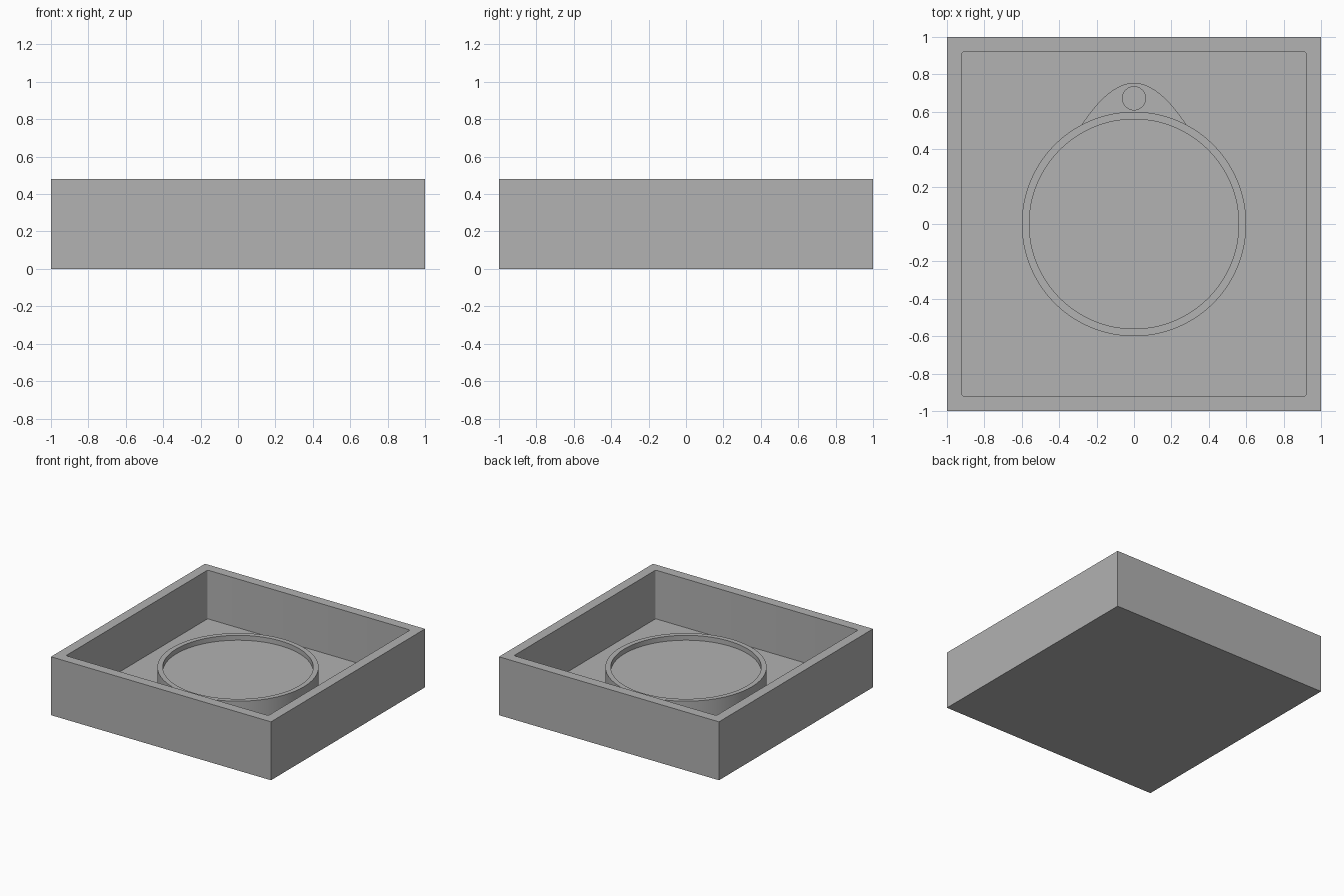
import bpy, bmesh
from math import cos, sin, tau, radians

if "Cube" in bpy.data.objects:
    bpy.data.objects.remove(bpy.data.objects["Cube"])

HEIGHT, WALL, FLOOR = 0.48, 0.08, 0.08
RADIUS, RIM, DISC_TOP, RECESS = 0.6, 0.04, 0.28, 0.04
TAB_TOP, TAB_TIP, HOLE_Y, HOLE_R = 0.16, 0.755, 0.672, 0.062

grey = bpy.data.materials.new("plain grey")
grey.use_nodes = True
colour = (0.445, 0.445, 0.445, 1)
grey.diffuse_color = colour
grey.node_tree.nodes["Principled BSDF"].inputs["Base Color"].default_value = colour


def finish(name, bm):
    mesh = bpy.data.meshes.new(name)
    bm.to_mesh(mesh)
    bm.free()
    mesh.materials.append(grey)
    obj = bpy.data.objects.new(name, mesh)
    bpy.context.collection.objects.link(obj)
    smooth(obj)
    return obj


def smooth(obj):
    bpy.ops.object.select_all(action="DESELECT")
    obj.select_set(True)
    bpy.context.view_layer.objects.active = obj
    bpy.ops.object.shade_smooth_by_angle(angle=radians(30))


def top_face(bm):
    return max(bm.faces, key=lambda f: f.calc_center_median().z)


def sink_top(bm, border, depth):
    """Inset the top face and push it straight down to form a pocket."""
    face = top_face(bm)
    bmesh.ops.inset_region(bm, faces=[face], thickness=border, use_even_offset=True)
    result = bmesh.ops.extrude_discrete_faces(bm, faces=[face])
    floor = result["faces"][0]
    bmesh.ops.translate(bm, verts=floor.verts, vec=(0, 0, -depth))
    return floor


# Open square tray with slightly rounded inside corners
bm = bmesh.new()
bmesh.ops.create_cube(bm, size=1)
for v in bm.verts:
    v.co = (v.co.x * 2, v.co.y * 2, (v.co.z + 0.5) * HEIGHT)
sink_top(bm, WALL, HEIGHT - FLOOR)
corners = [e for e in bm.edges
           if abs(e.verts[0].co.z - e.verts[1].co.z) > 0.1
           and abs(e.verts[0].co.x) < 0.95]
bmesh.ops.bevel(bm, geom=corners, offset=0.012, segments=4, profile=0.5,
                affect="EDGES")
finish("tray", bm)

# Raised round disc with a thin rim
bm = bmesh.new()
depth = DISC_TOP - FLOOR
bmesh.ops.create_cone(bm, cap_ends=True, segments=128, radius1=RADIUS,
                      radius2=RADIUS, depth=depth)
bmesh.ops.translate(bm, verts=bm.verts, vec=(0, 0, FLOOR + depth / 2))
sink_top(bm, RIM, RECESS)
finish("rimmed_disc", bm)

# Low hanging tab with a round hole, filled from two outlines
half, steps = 0.28, 16
outline = [(half * i / steps, TAB_TIP - 0.225 * abs(i / steps) ** 1.9)
           for i in range(-steps, steps + 1)]
outline += [(0.24, 0.46), (-0.24, 0.46)]
hole = [(HOLE_R * cos(tau * i / 48), HOLE_Y + HOLE_R * sin(tau * i / 48))
        for i in range(48)]
curve = bpy.data.curves.new("hanging_tab", "CURVE")
curve.dimensions = "2D"
curve.fill_mode = "BOTH"
curve.extrude = (TAB_TOP - FLOOR) / 2
for points in (outline, hole):
    spline = curve.splines.new("POLY")
    spline.points.add(len(points) - 1)
    for p, (x, y) in zip(spline.points, points):
        p.co = (x, y, 0, 1)
    spline.use_cyclic_u = True
curve.materials.append(grey)
tab = bpy.data.objects.new("hanging_tab", curve)
tab.location.z = (TAB_TOP + FLOOR) / 2
bpy.context.collection.objects.link(tab)
bpy.ops.object.select_all(action="DESELECT")
tab.select_set(True)
bpy.context.view_layer.objects.active = tab
bpy.ops.object.convert(target="MESH")
smooth(bpy.context.view_layer.objects.active)
